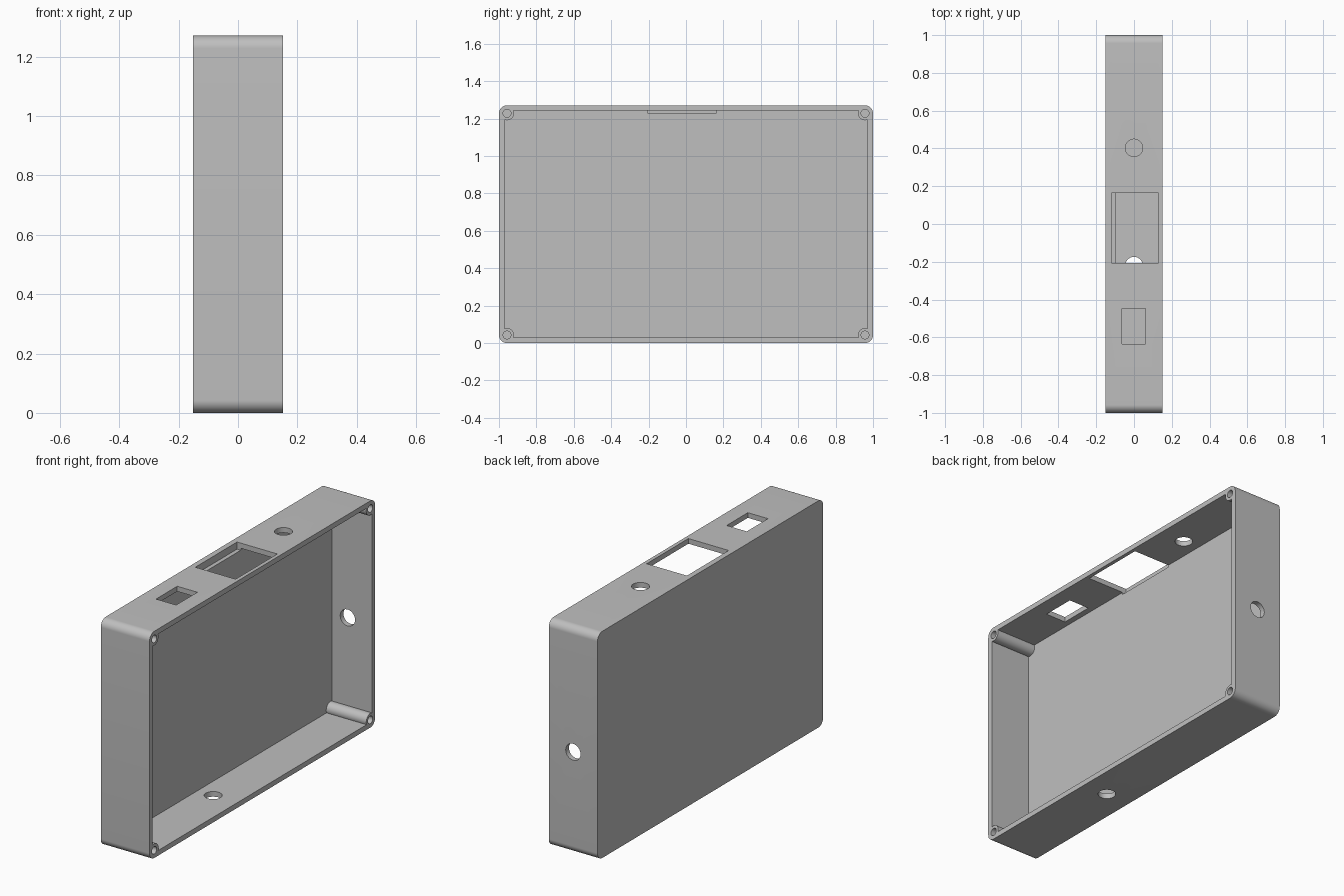
import bpy, bmesh, math
from mathutils import Matrix, Vector

cube = bpy.data.objects.get("Cube")
if cube:
    bpy.data.objects.remove(cube, do_unlink=True)

HX, HY, H = 0.151, 1.0, 1.271        # half depth, half length, height
WALL, FLOOR = 0.029, 0.054
CORNER, POST_R, SCREW_R = 0.043, 0.037, 0.021
MID = H / 2

grey = bpy.data.materials.new("grey plastic")
grey.use_nodes = True
colour = (0.52, 0.52, 0.52, 1)
grey.diffuse_color = colour
grey.node_tree.nodes["Principled BSDF"].inputs["Base Color"].default_value = colour


def to_object(name, bm):
    bmesh.ops.recalc_face_normals(bm, faces=bm.faces)
    mesh = bpy.data.meshes.new(name)
    bm.to_mesh(mesh)
    bm.free()
    mesh.materials.append(grey)
    obj = bpy.data.objects.new(name, mesh)
    bpy.context.collection.objects.link(obj)
    return obj


def prism(name, outline, x0, x1):
    """Extrude a closed (y, z) outline along x."""
    bm = bmesh.new()
    face = bm.faces.new([bm.verts.new((x0, y, z)) for y, z in outline])
    new = bmesh.ops.extrude_face_region(bm, geom=[face])["geom"]
    verts = [v for v in new if isinstance(v, bmesh.types.BMVert)]
    bmesh.ops.translate(bm, verts=verts, vec=(x1 - x0, 0, 0))
    return to_object(name, bm)


def box(name, low, high):
    low, high = Vector(low), Vector(high)
    bm = bmesh.new()
    size = Matrix.Diagonal((high - low).to_4d())
    bmesh.ops.create_cube(bm, size=1, matrix=Matrix.Translation((low + high) / 2) @ size)
    return to_object(name, bm)


def drill(name, centre, axis, radius, depth):
    bm = bmesh.new()
    turn = Vector(axis).to_track_quat("Z", "Y").to_matrix().to_4x4()
    bmesh.ops.create_cone(bm, cap_ends=True, segments=48, radius1=radius, radius2=radius,
                          depth=depth, matrix=Matrix.Translation(centre) @ turn)
    return to_object(name, bm)


def corner_arcs(radius, start, end, steps=14):
    """One arc about each screw centre, going round the four corners."""
    points = []
    for k, (sy, sz) in enumerate([(1, 1), (-1, 1), (-1, -1), (1, -1)]):
        cy, cz = sy * (HY - CORNER), MID + sz * (MID - CORNER)
        for i in range(steps + 1):
            a = k * math.pi / 2 + start + (end - start) * i / steps
            points.append((cy + radius * math.cos(a), cz + radius * math.sin(a)))
    return points


# Outer shell with rounded corners
case = prism("enclosure_case", corner_arcs(CORNER, 0, math.pi / 2), -HX, HX)

# Cavity outline bulges inward around the corner screw posts
inset = math.asin((CORNER - WALL) / POST_R)
wall_angle = math.pi / 2 - inset
cavity = corner_arcs(POST_R, -wall_angle, wall_angle - 1.5 * math.pi, 24)
cutters = [prism("cavity_cutter", cavity, -HX + FLOOR, HX + 0.1)]

# Openings in the top wall
cutters += [
    box("large_window_cutter", (-0.12, -0.207, H - 0.04), (0.13, 0.163, H + 0.1)),
    box("small_window_cutter", (-0.064, -0.635, H - 0.1), (0.061, -0.447, H + 0.1)),
]

# Round holes in the top, bottom and back walls
for name, centre, axis in [("top", (0, 0.403, H), (0, 0, 1)),
                           ("bottom", (0, -0.22, 0), (0, 0, 1)),
                           ("back", (0, HY, 0.57), (0, 1, 0))]:
    cutters.append(drill(name + "_hole_cutter", centre, axis, 0.046, 0.15))

# Blind screw holes in the corner posts
for sy in (-1, 1):
    for sz in (-1, 1):
        centre = (HX, sy * (HY - CORNER), MID + sz * (MID - CORNER))
        cutters.append(drill("screw_hole_cutter", centre, (1, 0, 0), SCREW_R, 0.4))

for cutter in cutters:
    cutter.hide_render = True
    cutter.hide_viewport = True
    cutter.display_type = "WIRE"
    cut = case.modifiers.new(cutter.name, "BOOLEAN")
    cut.operation = "DIFFERENCE"
    cut.solver = "EXACT"
    cut.object = cutter

# Bake the cuts, drop the cutters and smooth the curved surfaces
bpy.context.view_layer.update()
depsgraph = bpy.context.evaluated_depsgraph_get()
result = bpy.data.meshes.new_from_object(case.evaluated_get(depsgraph))
case.modifiers.clear()
case.data = result
for cutter in cutters:
    bpy.data.objects.remove(cutter, do_unlink=True)
bpy.ops.object.select_all(action="DESELECT")
case.select_set(True)
bpy.context.view_layer.objects.active = case
bpy.ops.object.shade_smooth_by_angle(angle=math.radians(30))
